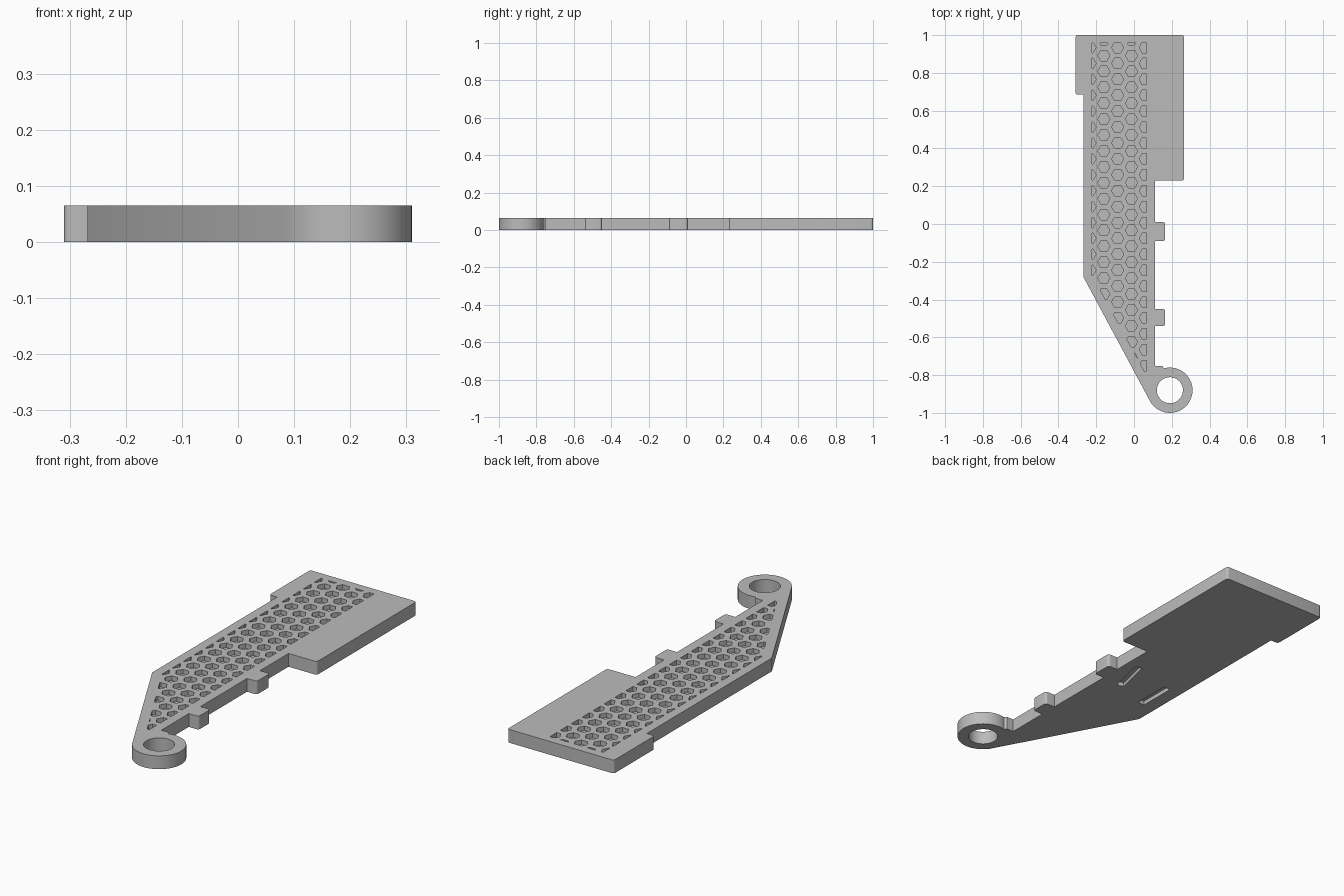
import bpy, bmesh, math
from mathutils import Vector, Matrix

if "Cube" in bpy.data.objects:
    bpy.data.objects.remove(bpy.data.objects["Cube"])

THICK = 0.065
POCKET = 0.022
RING = Vector((0.19, -0.88))
RING_R, HOLE_R = 0.12, 0.069

grey = bpy.data.materials.new("plain grey")
grey.use_nodes = True
tone = (0.5, 0.5, 0.5, 1)
grey.diffuse_color = tone
grey.node_tree.nodes["Principled BSDF"].inputs["Base Color"].default_value = tone


def finish(name, bm):
    bmesh.ops.recalc_face_normals(bm, faces=bm.faces[:])
    mesh = bpy.data.meshes.new(name)
    bm.to_mesh(mesh)
    bm.free()
    mesh.materials.append(grey)
    ob = bpy.data.objects.new(name, mesh)
    bpy.context.scene.collection.objects.link(ob)
    return ob


def add_face(bm, points, z):
    return bm.faces.new([bm.verts.new((p[0], p[1], z)) for p in points])


def extrude_up(bm, height):
    res = bmesh.ops.extrude_face_region(bm, geom=bm.faces[:])
    moved = [g for g in res["geom"] if isinstance(g, bmesh.types.BMVert)]
    bmesh.ops.translate(bm, verts=moved, vec=(0, 0, height))


def circle(centre, radius, start, end, count):
    angles = [math.radians(start + (end - start) * i / count) for i in range(count + 1)]
    return [centre + radius * Vector((math.cos(a), math.sin(a))) for a in angles]


def cut(target, cutter):
    mod = target.modifiers.new("cut", 'BOOLEAN')
    mod.operation = 'DIFFERENCE'
    mod.solver = 'EXACT'
    mod.object = cutter
    bpy.context.view_layer.objects.active = target
    bpy.ops.object.modifier_apply(modifier=mod.name)
    bpy.data.objects.remove(cutter)


# Plate outline, with side tabs and the round eyelet at the front
SIDE = 0.112
rounded = [(-0.31, 1), (0.265, 1), (0.265, 0.23), (-0.31, 0.685)]
outline = rounded[:3] + [(SIDE, 0.23)]
for back, front in ((0.01, -0.09), (-0.45, -0.54)):
    tab = [(0.165, back), (0.165, front)]
    rounded += tab
    outline += [(SIDE, back)] + tab + [(SIDE, front)]
outline += [(SIDE, -0.752), (0.15, -0.752)]
outline += circle(RING, RING_R, 105, -151.4, 48)
outline += [(-0.268, -0.28), (-0.268, 0.685), rounded[3]]

bm = bmesh.new()
add_face(bm, outline, 0)
extrude_up(bm, THICK)
corners = [e for e in bm.edges
           if abs(e.verts[0].co.z - e.verts[1].co.z) > 0.01
           and any((e.verts[0].co.xy - Vector(c)).length < 0.001 for c in rounded)]
bmesh.ops.bevel(bm, geom=corners, offset=0.012, segments=4, profile=0.5, affect='EDGES')
plate = finish("bracket_plate", bm)

# Eyelet hole
bm = bmesh.new()
add_face(bm, circle(RING, HOLE_R, 0, 360, 48)[:-1], -0.1)
extrude_up(bm, 0.3)
cut(plate, finish("eyelet_cutter", bm))

# Honeycomb pockets, trimmed to an inset border
PITCH = 0.0842
bm = bmesh.new()
for col in range(5):
    x = -0.233 + col * 0.0732
    for row in range(23):
        y = 0.934 - PITCH * (row - 0.5 * (col % 2))
        add_face(bm, circle(Vector((x, y)), 0.032, 0, 360, 6)[:-1], THICK - POCKET)
slope = Vector((-0.879, -0.478, 0))
borders = [((-0.222, 0, 0), (-1, 0, 0)), ((0.065, 0, 0), (1, 0, 0)),
           ((0, 0.958, 0), (0, 1, 0)), ((0, -0.785, 0), (0, -1, 0)),
           (Vector((-0.268, -0.28, 0)) - slope * 0.045, slope)]
for point, normal in borders:
    bmesh.ops.bisect_plane(bm, geom=bm.verts[:] + bm.edges[:] + bm.faces[:], dist=1e-5,
                           plane_co=point, plane_no=normal, clear_outer=True)
extrude_up(bm, 0.1)
cut(plate, finish("honeycomb_cutter", bm))

# Two shallow slots underneath
for x, y, turn in ((-0.182, -0.07, 0), (0.024, -0.005, -13)):
    bm = bmesh.new()
    place = (Matrix.Translation((x, y, 0)) @ Matrix.Rotation(math.radians(turn), 4, 'Z')
             @ Matrix.Diagonal((0.036, 0.19, 0.04, 1)))
    bmesh.ops.create_cube(bm, size=1, matrix=place)
    cut(plate, finish("slot_cutter", bm))

# Smooth the round walls, keep the rims sharp
bpy.ops.object.select_all(action='DESELECT')
plate.select_set(True)
bpy.context.view_layer.objects.active = plate
bpy.ops.object.shade_smooth_by_angle(angle=math.radians(30))
